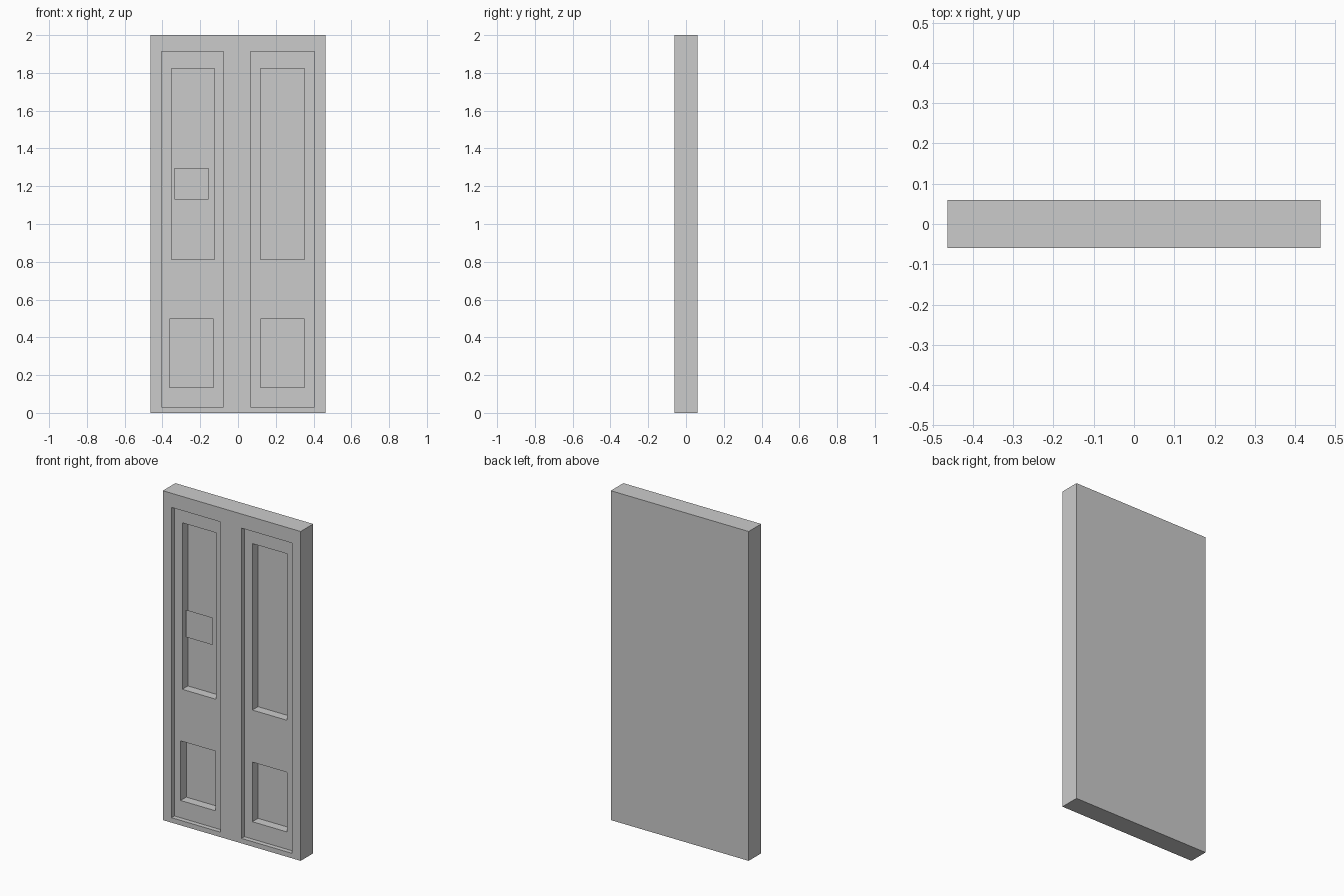
import bpy

if "Cube" in bpy.data.objects:
    bpy.data.objects.remove(bpy.data.objects["Cube"])

FRONT = -0.06


def box(name, x0, x1, y0, y1, z0, z1):
    bpy.ops.mesh.primitive_cube_add(
        size=1, location=((x0 + x1) / 2, (y0 + y1) / 2, (z0 + z1) / 2))
    ob = bpy.context.object
    ob.name = name
    ob.scale = (x1 - x0, y1 - y0, z1 - z0)
    bpy.ops.object.transform_apply(location=True, rotation=False, scale=True)
    return ob


def recess(target, x0, x1, z0, z1, depth):
    """Cut a rectangular recess into the front of the target."""
    cutter = box("recess_cutter", x0, x1, FRONT - 0.05, FRONT + depth, z0, z1)
    cutter.hide_render = True
    mod = target.modifiers.new("recess", 'BOOLEAN')
    mod.operation = 'DIFFERENCE'
    mod.solver = 'EXACT'
    mod.object = cutter
    bpy.context.view_layer.objects.active = target
    bpy.ops.object.modifier_apply(modifier=mod.name)
    bpy.data.objects.remove(cutter, do_unlink=True)


# Solid slab forming the frame and both leaves
door = box("double_door", -0.463, 0.463, FRONT, 0.06, 0, 2)

# Door leaves, set back from the frame
LEAF, PANEL = 0.028, 0.082
recess(door, -0.405, -0.077, 0.03, 1.914, LEAF)
recess(door, 0.066, 0.405, 0.03, 1.914, LEAF)

# Tall upper panels and short lower panels
for x0, x1 in ((-0.352, -0.124), (0.119, 0.352)):
    recess(door, x0, x1, 0.813, 1.824, PANEL)
for x0, x1 in ((-0.363, -0.13), (0.119, 0.352)):
    recess(door, x0, x1, 0.135, 0.497, PANEL)

# Thin flat notice plate hung in the left upper panel
y = FRONT + 0.04
mesh = bpy.data.meshes.new("notice_plate")
mesh.from_pydata([(-0.336, y, 1.13), (-0.156, y, 1.13),
                  (-0.156, y, 1.296), (-0.336, y, 1.296)], [], [(0, 1, 2, 3)])
plate = bpy.data.objects.new("notice_plate", mesh)
bpy.context.collection.objects.link(plate)
